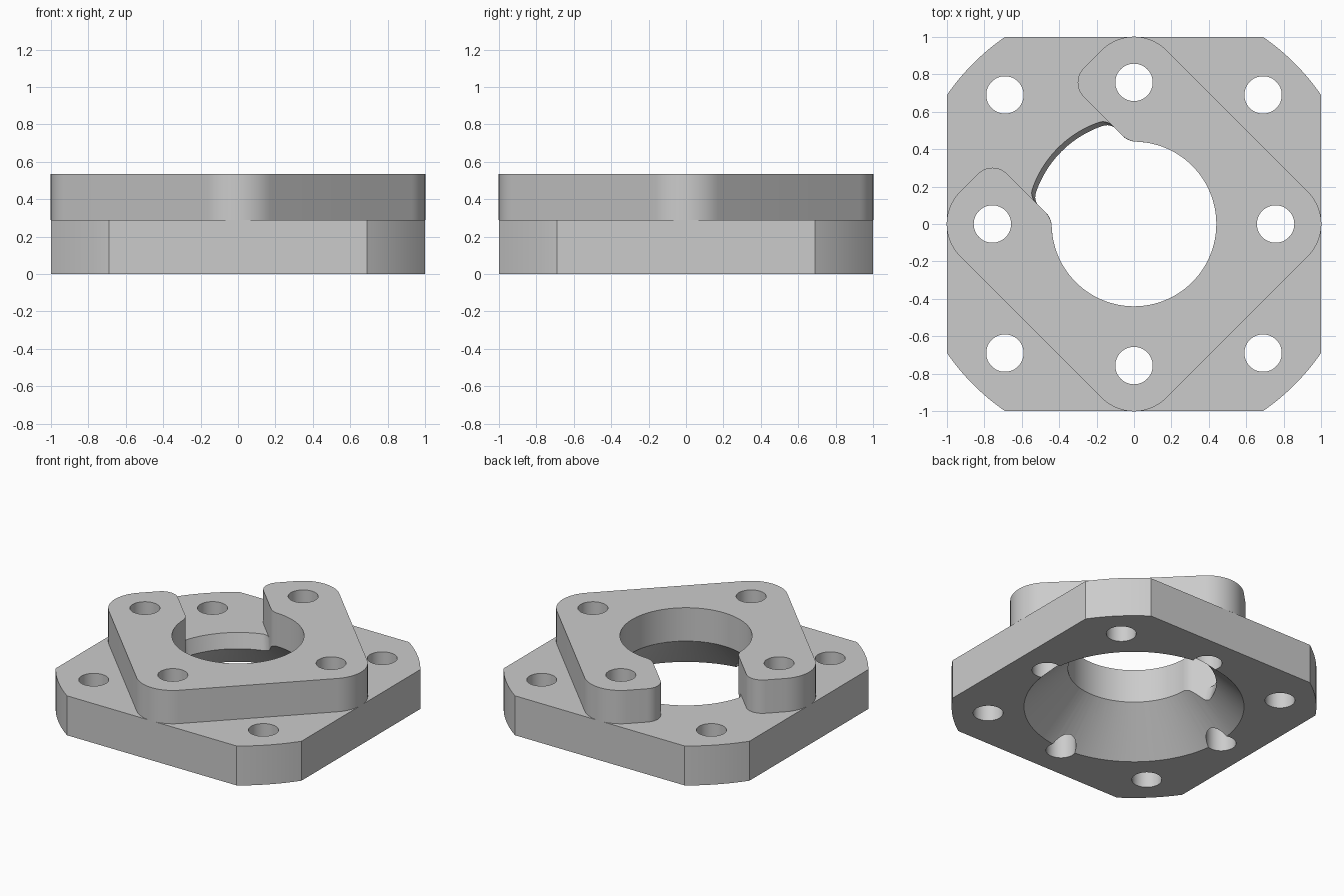
import bpy
import bmesh
from math import pi, sin, cos, atan2, sqrt, radians
from mathutils import Vector

cube = bpy.data.objects.get("Cube")
if cube:
    bpy.data.objects.remove(cube)

PLATE_TOP, BLOCK_TOP = 0.29, 0.535
BORE, GAP, FILLET = 0.44, 0.29, 0.12

metal = bpy.data.materials.new("grey metal")
metal.use_nodes = True
metal.diffuse_color = (0.6, 0.6, 0.6, 1)
metal.node_tree.nodes["Principled BSDF"].inputs["Base Color"].default_value = (0.6, 0.6, 0.6, 1)


def arc(cx, cy, r, a, b, n=16):
    """Points on an arc from angle a to angle b."""
    return [(cx + r * cos(a + (b - a) * i / n), cy + r * sin(a + (b - a) * i / n))
            for i in range(n + 1)]


def mirrored(points):
    """Append the reflection of a half outline, walking back."""
    out = []
    for p in points + [(-x, y) for x, y in reversed(points)]:
        if not out or (Vector(p) - Vector(out[-1])).length > 1e-5:
            out.append(p)
    if (Vector(out[0]) - Vector(out[-1])).length < 1e-5:
        out.pop()
    return out


def add_object(name, bm):
    bmesh.ops.recalc_face_normals(bm, faces=bm.faces)
    mesh = bpy.data.meshes.new(name)
    bm.to_mesh(mesh)
    bm.free()
    mesh.materials.append(metal)
    obj = bpy.data.objects.new(name, mesh)
    bpy.context.collection.objects.link(obj)
    return obj


def prism(name, points, z0, z1, lean=0.0):
    """Extruded outline; lean shifts it in y as it rises past the plate top."""
    bm = bmesh.new()
    rings = [[bm.verts.new((x, y + lean * (z - PLATE_TOP), z)) for x, y in points]
             for z in (z0, z1)]
    for ring in rings:
        bm.faces.new(ring)
    for i in range(len(points)):
        j = (i + 1) % len(points)
        bm.faces.new((rings[0][i], rings[0][j], rings[1][j], rings[1][i]))
    return add_object(name, bm)


def cone(name, r0, r1, z0, z1, x=0, y=0, sides=48):
    bm = bmesh.new()
    bmesh.ops.create_cone(bm, cap_ends=True, segments=sides, radius1=r0, radius2=r1, depth=z1 - z0)
    bmesh.ops.translate(bm, verts=bm.verts, vec=(x, y, (z0 + z1) / 2))
    return add_object(name, bm)


def cut(obj, cutters):
    for cutter in cutters:
        mod = obj.modifiers.new("cut", 'BOOLEAN')
        mod.operation = 'DIFFERENCE'
        mod.solver = 'EXACT'
        mod.object = cutter
    bpy.context.view_layer.update()
    mesh = bpy.data.meshes.new_from_object(obj.evaluated_get(bpy.context.evaluated_depsgraph_get()))
    obj.modifiers.clear()
    obj.data = mesh


# Fillet that leads from the bore into the gap walls
fx = GAP + FILLET
fy = sqrt((BORE + FILLET) ** 2 - fx ** 2)
fa = atan2(fy, fx)
bore_half = arc(0, 0, BORE, -pi / 2, fa, 48)
throat = bore_half + arc(fx, fy, FILLET, pi + fa, pi, 10)

# Clamp block: rounded square, open on one side, with the bore as its inside
half, r, tip = 0.78, 0.245, 0.11
c = half - r
outside = (arc(GAP + tip, half - tip, tip, pi, pi / 2, 10)
           + arc(c, c, r, pi / 2, 0) + arc(c, -c, r, 0, -pi / 2))
block = prism("clamp_block", mirrored(throat + outside), PLATE_TOP, BLOCK_TOP)

# Base plate: square with its corners trimmed to a circle
trim = 0.69
plate_r = sqrt(1 + trim * trim)
a = atan2(trim, 1)
outline = []
for k in range(4):
    outline += arc(0, 0, plate_r, k * pi / 2 + a, (k + 1) * pi / 2 - a, 12)
plate = prism("base_plate", outline, 0, PLATE_TOP)

# Relief slot under the gap, with rounded ends and a slight lean
slot_r, end_r = 0.575, 0.07
ex = GAP - end_r
ey = sqrt((slot_r - end_r) ** 2 - ex ** 2)
slot_top = (arc(ex, ey, end_r, 0, atan2(ey, ex), 8)
            + arc(0, 0, slot_r, atan2(ey, ex), pi / 2, 16))
slot = prism("slot_cutter", mirrored(throat + slot_top), 0.1, 0.4, lean=0.25)

# Bolt holes and the conical recess
block_holes = [cone("block_hole_cutter", 0.1, 0.1, -0.2, 0.8, 0.757 * cos(k * pi / 2),
                    0.757 * sin(k * pi / 2)) for k in range(4)]
plate_holes = [cone("plate_hole_cutter", 0.1, 0.1, -0.2, 0.8, sx * 0.69, sy * 0.69)
               for sx in (-1, 1) for sy in (-1, 1)]
slope = (0.733 - BORE) / PLATE_TOP
recess = cone("recess_cutter", 0.733 + 0.1 * slope, BORE - 0.1 * slope, -0.1, PLATE_TOP + 0.1, sides=96)

# The block and slot sit diagonally on the plate
for obj in (block, slot):
    obj.rotation_euler.z = pi / 4
bpy.context.view_layer.update()

cut(block, block_holes)
cut(plate, [recess, slot] + block_holes + plate_holes)
for cutter in [recess, slot] + block_holes + plate_holes:
    bpy.data.objects.remove(cutter)

# Smooth the curved walls and keep the edges sharp
for obj in (block, plate):
    bpy.ops.object.select_all(action='DESELECT')
    obj.select_set(True)
    bpy.context.view_layer.objects.active = obj
    bpy.ops.object.shade_smooth_by_angle(angle=radians(30))
